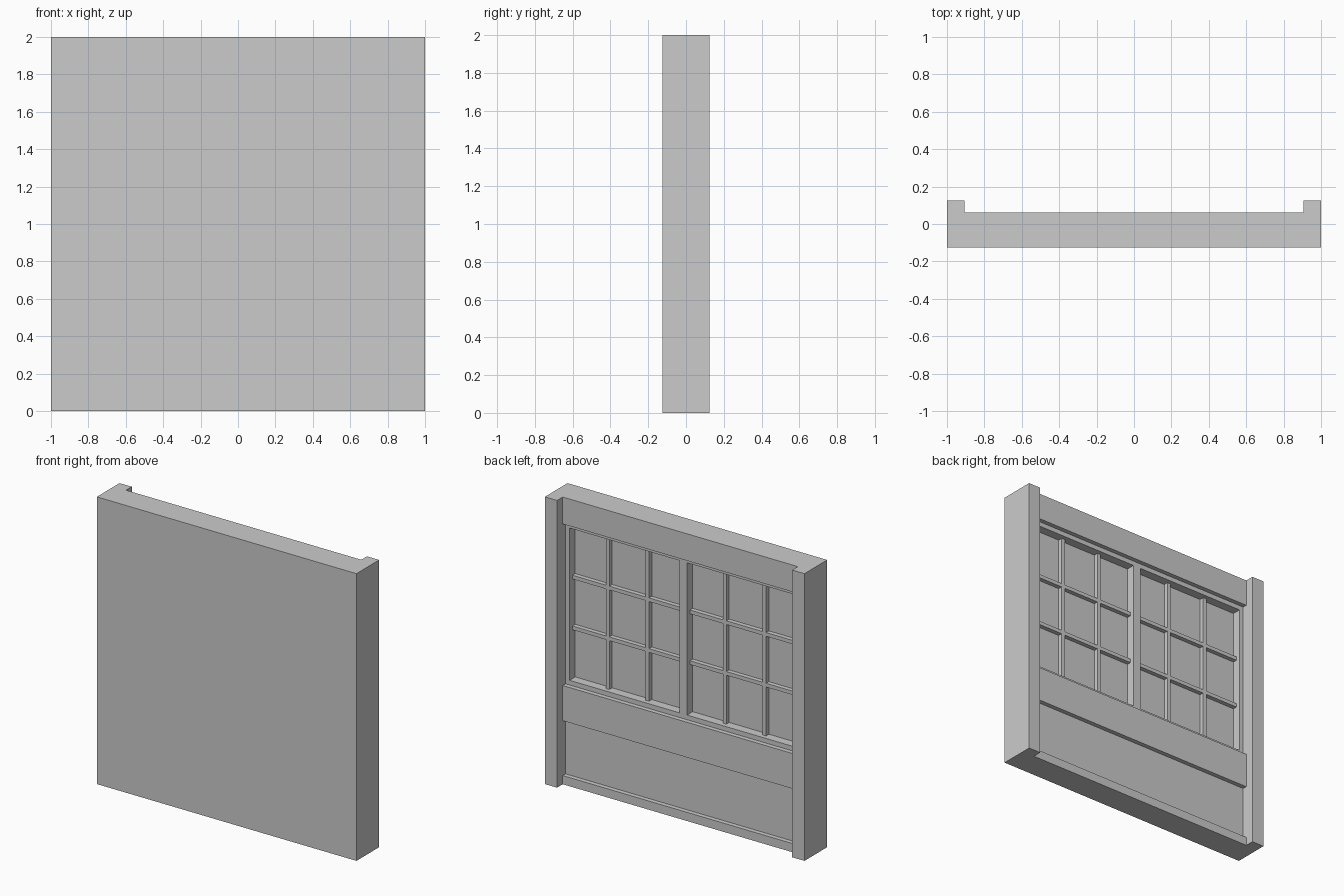
import bpy
import bmesh

cube = bpy.data.objects.get("Cube")
if cube:
    bpy.data.objects.remove(cube, do_unlink=True)

grey = bpy.data.materials.new("plain_grey")
grey.use_nodes = True
COLOUR = (0.6, 0.6, 0.6, 1.0)
grey.diffuse_color = COLOUR
for node in grey.node_tree.nodes:
    if node.type == "BSDF_PRINCIPLED":
        node.inputs["Base Color"].default_value = COLOUR

# Depth layers, stepping outwards from the flat front
FRONT, GLASS, BAR, FRAME, TRIM, POST = -0.125, -0.031, 0.0, 0.031, 0.0625, 0.125
POST_IN = 0.906                  # inner side of the posts
OPEN_X = 0.875                   # inner side of the window frame
OPEN_Z0, OPEN_Z1 = 0.72, 1.78    # window opening heights
MULLION = 0.03                   # half width of the centre mullion


def box(name, x0, x1, y0, y1, z0, z1):
    """Add a box between two corners."""
    bm = bmesh.new()
    bmesh.ops.create_cube(bm, size=1)
    for v in bm.verts:
        v.co.x = x1 if v.co.x > 0 else x0
        v.co.y = y1 if v.co.y > 0 else y0
        v.co.z = z1 if v.co.z > 0 else z0
    mesh = bpy.data.meshes.new(name)
    bm.to_mesh(mesh)
    bm.free()
    mesh.materials.append(grey)
    obj = bpy.data.objects.new(name, mesh)
    bpy.context.collection.objects.link(obj)
    return obj


# Wall core: its rear face is the window glass
box("wall_glass", -POST_IN, POST_IN, FRONT, GLASS, 0, 2)

# Horizontal wall members
box("header", -POST_IN, POST_IN, FRONT, TRIM, 1.8125, 2)
box("apron_band", -POST_IN, POST_IN, FRONT, TRIM, 0.4425, 0.6875)
box("lower_panel", -POST_IN, POST_IN, FRONT, FRAME, 0.0605, 0.4425)
box("base_rail", -POST_IN, POST_IN, FRONT, TRIM, 0, 0.0605)

# Window frame rails and centre mullion
box("frame_top", -POST_IN, POST_IN, GLASS, FRAME, OPEN_Z1, 1.8125)
box("frame_bottom", -POST_IN, POST_IN, GLASS, FRAME, 0.6875, OPEN_Z0)
box("centre_mullion", -MULLION, MULLION, GLASS, FRAME, OPEN_Z0, OPEN_Z1)

# Posts, frame sides and glazing bars on each side
BAR_HALF = 0.013
for side, s in (("left", 1), ("right", -1)):
    def side_box(name, a, b, y0, y1, z0, z1):
        box(f"{side}_{name}", min(s * a, s * b), max(s * a, s * b), y0, y1, z0, z1)

    side_box("post", POST_IN, 1, FRONT, POST, 0, 2)
    side_box("frame_side", OPEN_X, POST_IN, GLASS, FRAME, OPEN_Z0, OPEN_Z1)
    for i, x in enumerate((0.298, 0.604)):
        side_box(f"upright_bar_{i + 1}", x - BAR_HALF, x + BAR_HALF,
                 GLASS, BAR, OPEN_Z0, OPEN_Z1)
    for i in (1, 2):
        z = OPEN_Z0 + (OPEN_Z1 - OPEN_Z0) * i / 3
        side_box(f"cross_bar_{i}", MULLION, OPEN_X, GLASS, BAR,
                 z - BAR_HALF, z + BAR_HALF)
